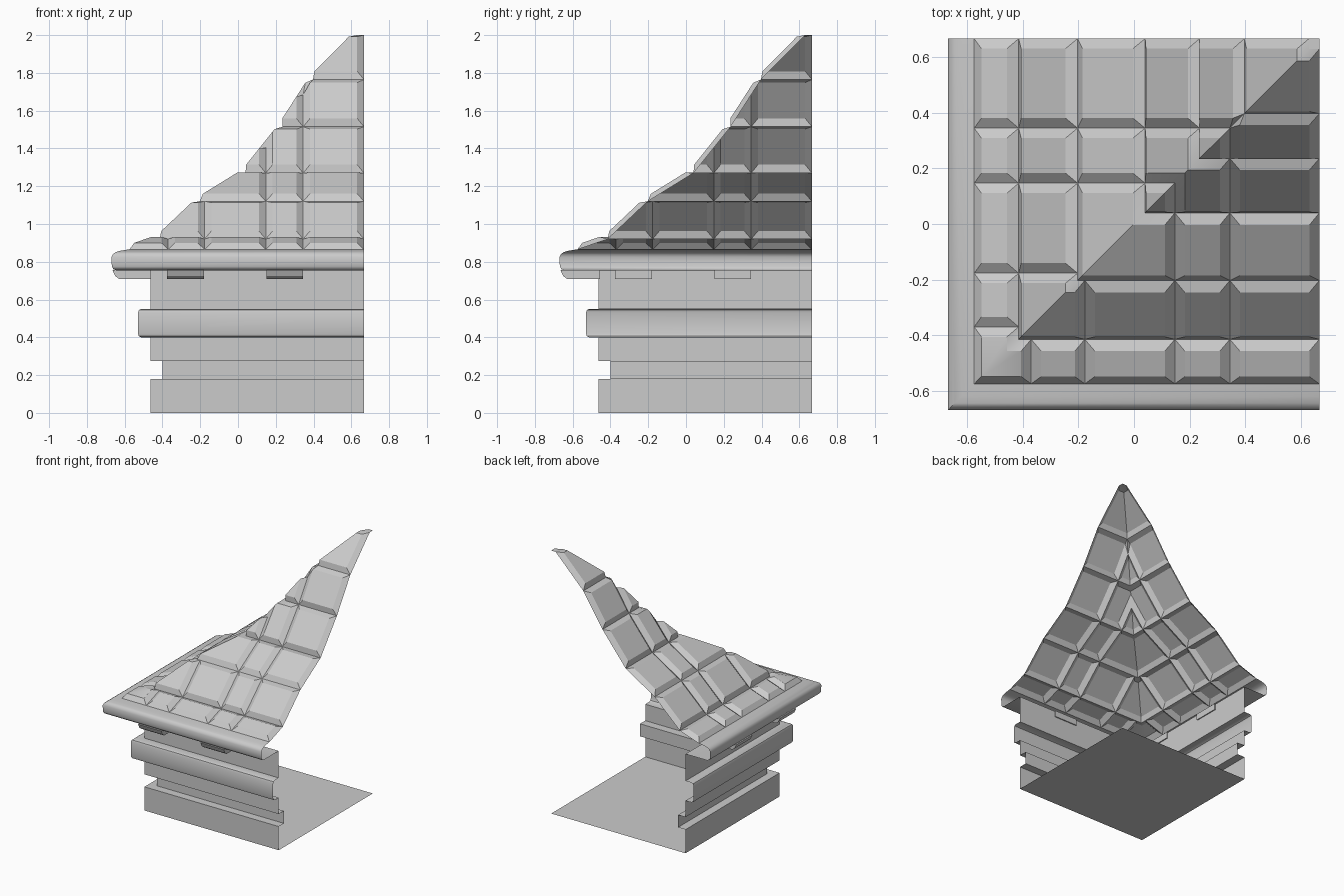
import bpy, bmesh, math

if "Cube" in bpy.data.objects:
    bpy.data.objects.remove(bpy.data.objects["Cube"])

END = 0.667  # open ends of both sides


def finish(name, polys, angle=30):
    """Make one object from a list of polygons, welding shared corners."""
    bm = bmesh.new()
    for poly in polys:
        pts = []
        for p in poly:
            if all(math.dist(p, q) > 1e-5 for q in pts):
                pts.append(p)
        if len(pts) > 2:
            bm.faces.new([bm.verts.new(p) for p in pts])
    bmesh.ops.remove_doubles(bm, verts=bm.verts, dist=1e-4)
    me = bpy.data.meshes.new(name)
    bm.to_mesh(me)
    bm.free()
    ob = bpy.data.objects.new(name, me)
    bpy.context.collection.objects.link(ob)
    bpy.ops.object.select_all(action='DESELECT')
    ob.select_set(True)
    bpy.context.view_layer.objects.active = ob
    bpy.ops.object.shade_smooth_by_angle(angle=math.radians(angle))
    return ob


def both_sides(polys):
    """Add the copy mirrored over the diagonal corner line."""
    return polys + [[(y, x, z) for x, y, z in reversed(p)] for p in polys]


def sweep(profile):
    """Run a (offset, z) profile along the front, mitred at the corner."""
    return both_sides([[(a, a, za), (END, a, za), (END, b, zb), (b, b, zb)]
                       for (a, za), (b, zb) in zip(profile, profile[1:])])


# Stepped wall with recess and rounded belt course
finish("wall", sweep([
    (-.463, 0), (-.463, .18), (-.40, .18), (-.40, .275), (-.463, .275), (-.463, .40),
    (-.512, .40), (-.525, .406), (-.53, .42), (-.53, .53), (-.525, .544), (-.512, .55),
    (-.463, .55), (-.463, .755)]))

# Floor sheet
finish("floor", [[(-.463, -.463, 0), (-.463, END, 0), (END, END, 0), (END, -.463, 0)]])

# Rounded eave
finish("eave", sweep([
    (-.463, .755), (-.645, .755), (-.66, .761), (-.668, .775), (-.67, .825),
    (-.661, .842), (-.645, .852), (-.62, .859), (-.575, .866)]), 40)

# Brackets under the eave
prof = [(-.455, .71), (-.63, .71), (-.65, .724), (-.665, .757), (-.455, .757)]
polys = []
for x0, x1 in ((-.375, -.18), (.15, .345)):
    polys.append([(x0, y, z) for y, z in reversed(prof)])
    polys.append([(x1, y, z) for y, z in prof])
    for (a, za), (b, zb) in zip(prof, prof[1:] + prof[:1]):
        polys.append([(x0, a, za), (x0, b, zb), (x1, b, zb), (x1, a, za)])
finish("eave_brackets", both_sides(polys))


# Roof panels: bevelled slabs cut by the hip line x = y
def outline(x0, x1, y0, y1, hip):
    pts = [(max(x0, y0) if hip else x0, y0), (x1, y0)]
    if not hip:
        return pts + [(x1, y1), (x0, y1), (x0, y1)]
    top = min(x1, y1)                      # where the hip leaves the panel
    low = max(x0, y0)                      # where the hip enters the panel
    if low > top:
        return pts + [(x1, y1), (x0, y1), (x0, y1)]
    return pts + [(x1, min(x1, y1)), (top, top), (low, low)]


def panel(x0, x1, lo, hi, inset=.036, lift=.025):
    (y0, z0), (y1, z1) = lo, hi
    run = math.hypot(y1 - y0, z1 - z0)
    c, s = (y1 - y0) / run, (z1 - z0) / run
    hip = x0 < y1
    base = outline(x0, x1, y0, y1, hip)
    ya, yb = y0 + inset * c - lift * s, y1 - inset * c - lift * s
    xa = x0 + inset if x0 > y0 else -9     # corner panels only meet the hip
    top = outline(xa, x1 - inset, ya, yb, hip)
    za = z0 + inset * s + lift * c
    low = [(x, y, z0 + (y - y0) * s / c) for x, y in base]
    up = [(x, y, za + (y - ya) * s / c) for x, y in top]
    faces = [up]
    n = len(low)
    for i in range(n):
        j = (i + 1) % n
        if i == 3 and hip and all(abs(p[0] - p[1]) < 1e-6
                                  for p in (low[3], low[4], up[3], up[4])):
            continue                       # hip edge folds into the mirrored side
        faces.append([low[i], low[j], up[j], up[i]])
    return faces


rows = [(-.575, .865), (-.415, .92), (-.203, 1.12), (.04, 1.27),
        (.236, 1.515), (.397, 1.765), (.63, 2.0)]
columns = [[-.37, -.177, .147, .345], [-.177, .147, .345], [.147, .345],
           [.147, .345], [.345], []]
polys = []
for lo, hi, cols in zip(rows, rows[1:], columns):
    edges = [lo[0]] + cols + [END]
    for x0, x1 in zip(edges, edges[1:]):
        polys += panel(x0, x1, lo, hi)
finish("roof_panels", both_sides(polys))

# Flat tip of the roof
finish("roof_tip", [[(.63, .63, 2), (END, .63, 2), (END, END, 2), (.63, END, 2)]])
